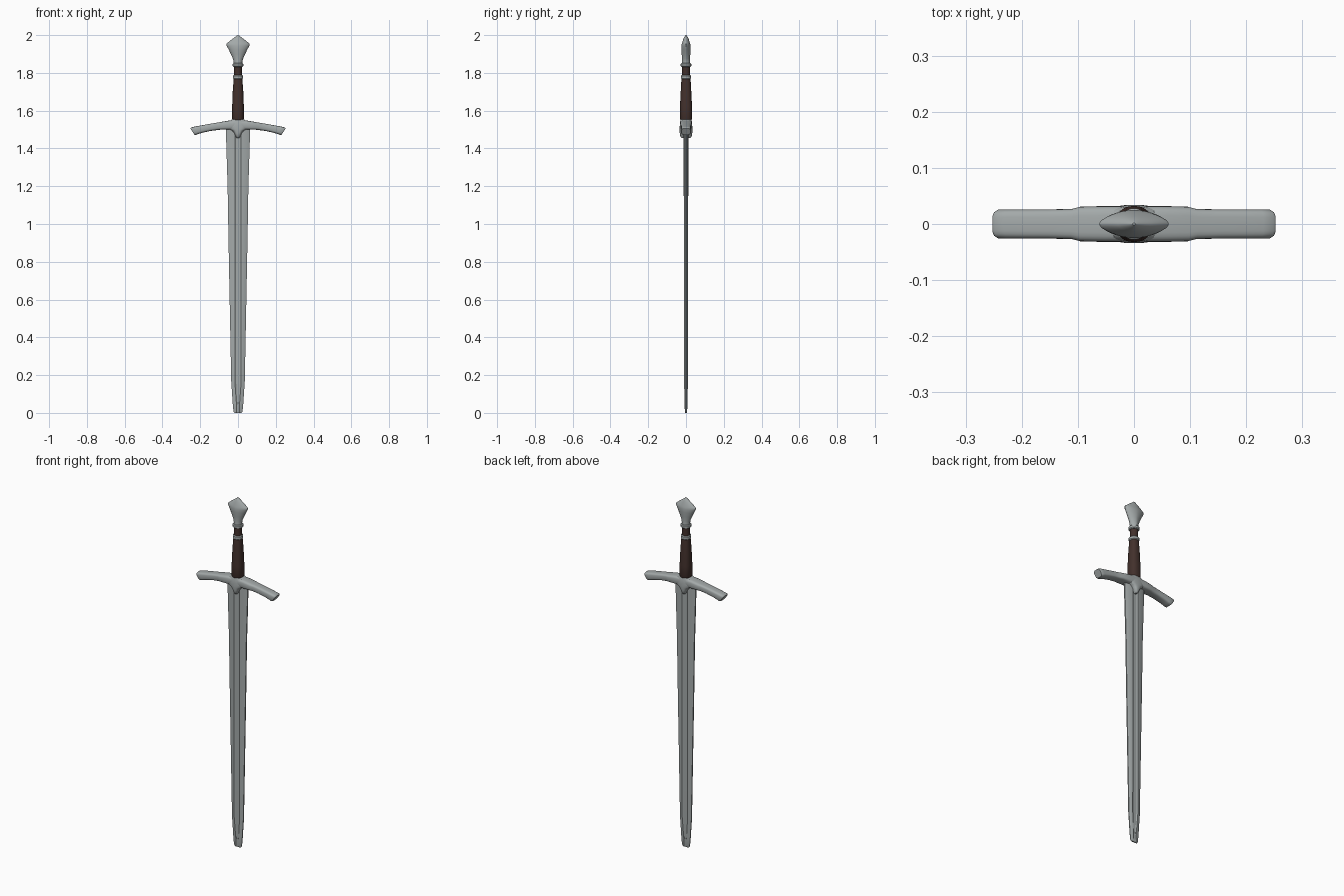
import bpy, bmesh, math
from mathutils import Vector

if "Cube" in bpy.data.objects:
    bpy.data.objects.remove(bpy.data.objects["Cube"])


def material(name, rgb):
    m = bpy.data.materials.new(name)
    m.diffuse_color = (*rgb, 1)
    m.use_nodes = True
    m.node_tree.nodes["Principled BSDF"].inputs["Base Color"].default_value = m.diffuse_color
    return m


steel = material("grey steel", (0.37, 0.40, 0.40))
leather = material("dark brown leather", (0.055, 0.03, 0.025))


def loft(name, rings, mat, angle=35):
    """Skin a list of closed point rings and cap both ends."""
    bm = bmesh.new()
    loops = [[bm.verts.new(p) for p in r] for r in rings]
    n = len(loops[0])
    for a, b in zip(loops, loops[1:]):
        for i in range(n):
            j = (i + 1) % n
            bm.faces.new((a[i], a[j], b[j], b[i]))
    bm.faces.new(loops[0][::-1])
    bm.faces.new(loops[-1])
    bmesh.ops.recalc_face_normals(bm, faces=bm.faces)
    me = bpy.data.meshes.new(name)
    bm.to_mesh(me)
    bm.free()
    me.materials.append(mat)
    ob = bpy.data.objects.new(name, me)
    bpy.context.collection.objects.link(ob)
    bpy.ops.object.select_all(action='DESELECT')
    ob.select_set(True)
    bpy.context.view_layer.objects.active = ob
    bpy.ops.object.shade_smooth_by_angle(angle=math.radians(angle))
    return ob


def oval(a, b, power=1.0, n=32):
    """Super-ellipse: power below 1 is boxy, above 1 is pinched."""
    pts = []
    for i in range(n):
        t = 2 * math.pi * i / n
        c, s = math.cos(t), math.sin(t)
        pts.append((a * math.copysign(abs(c) ** power, c),
                    b * math.copysign(abs(s) ** power, s)))
    return pts


def stack(name, rows, mat, power=1.0, angle=40):
    """Upright part from rows of (z, half width, half depth)."""
    return loft(name, [[(x, y, z) for x, y in oval(a, b, power)]
                       for z, a, b in rows], mat, angle)


# Blade: tapering section with bevelled edges and a shallow fuller
blade = []
for z, w, t in [(0, .019, .004), (.008, .024, .006), (.05, .028, .008),
                (.17, .036, .010), (.33, .039, .0105), (.9, .050, .0115),
                (1.2, .055, .012), (1.42, .062, .0125), (1.53, .064, .0125)]:
    f = 1 if z > .15 else .5
    half = [(-w, -t * .3), (-w * .72, -t * .85), (-.017 * f, -t),
            (-.010 * f, -t * .62), (.010 * f, -t * .62), (.017 * f, -t),
            (w * .72, -t * .85), (w, -t * .3)]
    blade.append([(x, y, z) for x, y in half + [(-x, -y) for x, y in half]])
loft("blade", blade, steel, 25)

# Crossguard: rounded bar swept along a drooping arc, flared at the ends
arm = [(0, 1.525, .026, .032), (.05, 1.523, .024, .032), (.095, 1.519, .020, .031),
       (.11, 1.517, .0195, .027), (.15, 1.511, .019, .026), (.19, 1.503, .020, .026),
       (.22, 1.496, .022, .026), (.236, 1.491, .0235, .026), (.241, 1.489, .021, .023)]
path = [(-x, z, h, d) for x, z, h, d in arm[:0:-1]] + arm
rings = []
for x, z, h, d in path:
    tilt = -math.copysign(.58 * (abs(x) / .24) ** 1.5, x)
    up = Vector((-math.sin(tilt), 0, math.cos(tilt)))
    rings.append([Vector((x, y, z)) + up * v for v, y in oval(h, d, .55, 24)])
loft("crossguard", rings, steel, 45)

# Guard centre: pointed block that drops over the blade
stack("guard_centre", [(1.455, .006, .022), (1.463, .013, .030), (1.48, .020, .033),
                       (1.495, .032, .034), (1.505, .052, .034), (1.52, .058, .033),
                       (1.545, .045, .031), (1.552, .034, .028)], steel, .7)

# Grip: leather lower and upper sections
stack("grip", [(1.545, .026, .027), (1.556, .031, .032), (1.62, .031, .032),
               (1.70, .028, .028), (1.755, .024, .025), (1.78, .022, .022)], leather, .85)
stack("upper_grip", [(1.775, .022, .022), (1.80, .020, .020), (1.84, .022, .022)], leather)


# Steel collars around the grip
def collar(name, z, r, h):
    stack(name, [(z - h, r * .85, r * .85), (z - h * .6, r, r),
                 (z + h * .6, r, r), (z + h, r * .85, r * .85)], steel)


collar("grip_ring", 1.778, .027, .011)
collar("pommel_ring", 1.842, .028, .010)

# Pommel: flared diamond wedge with a pointed crown
stack("pommel", [(1.845, .023, .023), (1.86, .023, .022), (1.875, .027, .021),
                 (1.90, .038, .023), (1.925, .050, .025), (1.943, .060, .025),
                 (1.952, .062, .023), (1.958, .058, .021), (1.98, .029, .014),
                 (1.995, .009, .006), (2.0, .003, .002)], steel, 1.15, 30)
